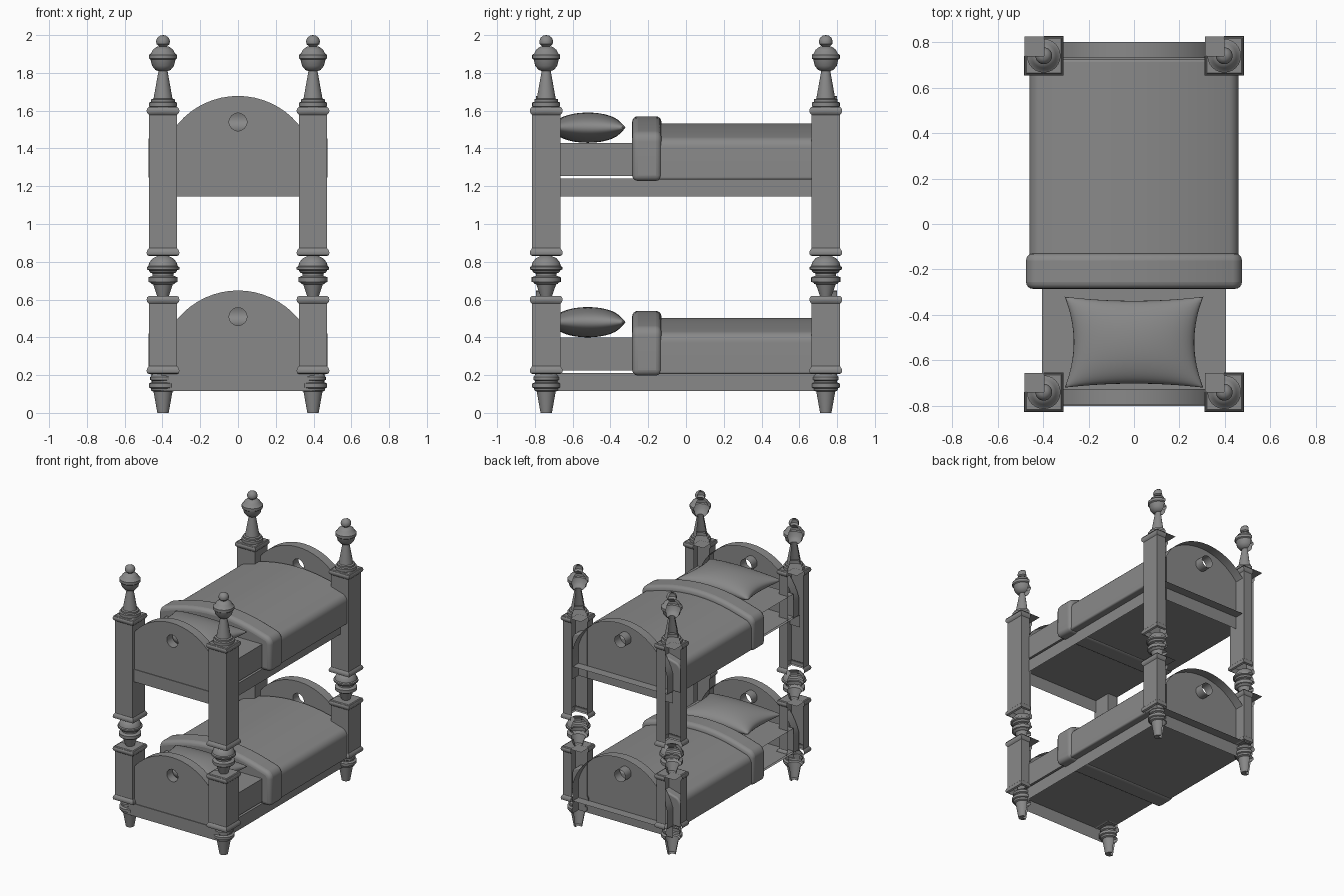
import bpy, bmesh, math

if "Cube" in bpy.data.objects:
    bpy.data.objects.remove(bpy.data.objects["Cube"])

PX, PY, LIFT = 0.397, 0.74, 1.03   # post centres, height between the two bunks

grey = bpy.data.materials.new("dark_grey")
grey.diffuse_color = (0.25, 0.25, 0.25, 1)
grey.use_nodes = True
grey.node_tree.nodes["Principled BSDF"].inputs["Base Color"].default_value = grey.diffuse_color


def finish(bm, name, bevel=0, segs=4, recalc=True):
    if recalc:
        bmesh.ops.recalc_face_normals(bm, faces=bm.faces)
    me = bpy.data.meshes.new(name)
    bm.to_mesh(me)
    bm.free()
    me.materials.append(grey)
    ob = bpy.data.objects.new(name, me)
    bpy.context.collection.objects.link(ob)
    if bevel:
        m = ob.modifiers.new("round", 'BEVEL')
        m.width, m.segments = bevel, segs
        m.limit_method, m.angle_limit = 'ANGLE', math.radians(40)
    return ob


def ring_points(n, square):
    if square:   # square outline with side midpoints
        return [(1, 0), (1, 1), (0, 1), (-1, 1), (-1, 0), (-1, -1), (0, -1), (1, -1)]
    return [(math.cos(2 * math.pi * i / n), math.sin(2 * math.pi * i / n)) for i in range(n)]


def turned(bm, profile, cx, cy, square=False, n=24):
    """Sweep a (radius, z) profile; the back left quarter is left open."""
    pts = ring_points(n, square)
    n = len(pts)
    rings = [[bm.verts.new((cx + px * max(r, 1e-4), cy + py * max(r, 1e-4), z))
              for px, py in pts] for r, z in profile]
    for a, b in zip(rings, rings[1:]):
        for i in range(n):
            if n // 4 <= i < n // 2:
                continue
            j = (i + 1) % n
            bm.faces.new((a[i], a[j], b[j], b[i]))


def open_box(name, x, y, z, bottom=True):
    """Box whose back and left faces (and optionally bottom) are open."""
    bm = bmesh.new()
    bmesh.ops.create_cube(bm, size=1)
    for v in bm.verts:
        v.co = [lo + (c + 0.5) * (hi - lo) for c, (lo, hi) in zip(v.co, (x, y, z))]
    bm.normal_update()
    drop = [f for f in bm.faces if f.normal.y > 0.9 or f.normal.x < -0.9
            or (f.normal.z < -0.9 and not bottom)]
    bmesh.ops.delete(bm, geom=drop, context='FACES')
    return finish(bm, name, recalc=False)


def square_post(z0, z1):
    return [(.072, z0), (.084, z0 + .006), (.087, z0 + .018), (.084, z0 + .03),
            (.075, z0 + .042), (.075, z1 - .042), (.084, z1 - .032), (.087, z1 - .02),
            (.084, z1 - .008), (.075, z1), (0, z1)]


FOOT = [(0, 0), (.03, 0), (.05, .112), (.062, .118), (.065, .13), (.075, .135), (.075, .155),
        (.06, .162), (.06, .17), (.068, .175), (.068, .19), (.055, .205)]
MIDDLE = [(.028, .61), (.052, .68), (.062, .684), (.066, .69), (.077, .694), (.077, .718),
          (.055, .726), (.055, .738), (.068, .743), (.075, .755), (.086, .76), (.086, .772),
          (.078, .777), (.072, .797), (.055, .818), (.03, .83)]
FINIAL = [(.06, 1.615), (.074, 1.622), (.074, 1.643), (.063, 1.647), (.063, 1.66), (.05, 1.664),
          (.024, 1.81), (.04, 1.815), (.058, 1.837), (.066, 1.87), (.074, 1.876), (.074, 1.896),
          (.064, 1.902), (.054, 1.922), (.034, 1.938), (.02, 1.94), (.034, 1.952), (.037, 1.967),
          (.031, 1.985), (.016, 1.997), (0, 2.0)]

# Posts with turned feet, connectors and finials
for sx in (-1, 1):
    for sy in (-1, 1):
        side = ("front" if sy < 0 else "back") + ("_left" if sx < 0 else "_right")
        cx, cy = sx * PX, sy * PY
        bm = bmesh.new()
        for prof in (FOOT, MIDDLE, FINIAL):
            turned(bm, prof, cx, cy)
        finish(bm, side + "_turned_parts")
        bm = bmesh.new()
        turned(bm, square_post(.205, .62), cx, cy, True)
        turned(bm, square_post(.83, 1.62), cx, cy, True)
        for z in (.615, 1.615):   # flat cap plates
            bm.faces.new([bm.verts.new((cx + a * .085, cy + b * .085, z))
                          for a, b in ((-1, -1), (1, -1), (1, 1), (-1, 1))])
        finish(bm, side + "_post")


def board(name, y0, y1, dz):
    """Arched end board with a round hole; its rear face is open."""
    R, top, hz, hr, n = .416, .648 + dz, .51 + dz, .047, 32
    zc, a = top - R, math.asin(.40 / R)
    outer = [(R * math.sin(a - 2 * a * i / 24), zc + R * math.cos(a - 2 * a * i / 24))
             for i in range(25)]
    outer += [(-.40, .21 + dz), (.40, .21 + dz)]
    hole = [(hr * math.cos(2 * math.pi * i / n), hz + hr * math.sin(2 * math.pi * i / n))
            for i in range(n)]
    bm = bmesh.new()
    edges = []
    for loop in (outer, hole):
        f = [bm.verts.new((x, y0, z)) for x, z in loop]
        b = [bm.verts.new((x, y1, z)) for x, z in loop]
        for i in range(len(loop)):
            j = (i + 1) % len(loop)
            bm.faces.new((f[i], f[j], b[j], b[i]))
            edges.append(bm.edges.get((f[i], f[j])))
    bmesh.ops.triangle_fill(bm, edges=edges, use_beauty=True, normal=(0, -1, 0))
    finish(bm, name)


def pillow(name, dz):
    bm = bmesh.new()
    n = 24
    for s in (1, -1):
        grid = []
        for i in range(n + 1):
            u = -math.cos(math.pi * i / n)
            row = []
            for j in range(n + 1):
                v = -math.cos(math.pi * j / n)
                h = max(0, (1 - u * u) * (1 - v * v)) ** .45
                x = .305 * u * (1 - .13 * (1 - v * v))
                y = -.52 + .20 * v * (1 - .09 * (1 - u * u))
                row.append(bm.verts.new((x, y, .48 + dz + s * .08 * h)))
            grid.append(row)
        for i in range(n):
            for j in range(n):
                bm.faces.new((grid[i][j], grid[i + 1][j], grid[i + 1][j + 1], grid[i][j + 1]))
    bmesh.ops.remove_doubles(bm, verts=bm.verts, dist=1e-5)
    finish(bm, name)


def blanket(name, hw, y0, y1, z0, z1, r, crown, edge):
    """Rounded cover extruded along y with a crowned top."""
    prof = [(hw, z0)]
    for i in range(8):
        t = math.radians(70) * i / 7
        prof.append((hw - r + r * math.cos(t), z1 - crown - r + r * math.sin(t)))
    prof += [((hw - r) * k / 6, z1 - crown * (k / 6) ** 2) for k in (5, 4, 3, 2, 1)]
    prof += [(0, z1)] + [(-x, z) for x, z in reversed(prof)]
    bm = bmesh.new()
    f = [bm.verts.new((x, y0, z)) for x, z in prof]
    b = [bm.verts.new((x, y1, z)) for x, z in prof]
    for i in range(len(prof)):
        j = (i + 1) % len(prof)
        bm.faces.new((f[i], f[j], b[j], b[i]))
    bm.faces.new(f)
    bm.faces.new(b)
    finish(bm, name, edge, 4)


# Two identical bunks
for level, dz in (("lower", 0), ("upper", LIFT)):
    rail = (.115 + dz, .21 + dz)
    open_box(level + "_base", (-.405, .405), (-.80, .80), rail, bottom=False)
    open_box(level + "_back_rail", (-.40, .40), (.73, .80), rail, bottom=False)
    open_box(level + "_mattress", (-.405, .405), (-.725, .725), (.225 + dz, .40 + dz))
    board(level + "_front_board", -.795, -.725, dz)
    board(level + "_back_board", .73, .80, dz)
    pillow(level + "_pillow", dz)
    blanket(level + "_blanket", .46, -.16, .725, .205 + dz, .503 + dz, .06, .07, .012)
    blanket(level + "_blanket_fold", .475, -.285, -.13, .198 + dz, .54 + dz, .06, .075, .03)

# Smooth shading with sharp edges kept
for ob in bpy.data.objects:
    ob.select_set(True)
    bpy.context.view_layer.objects.active = ob
bpy.ops.object.shade_smooth_by_angle(angle=math.radians(35))
